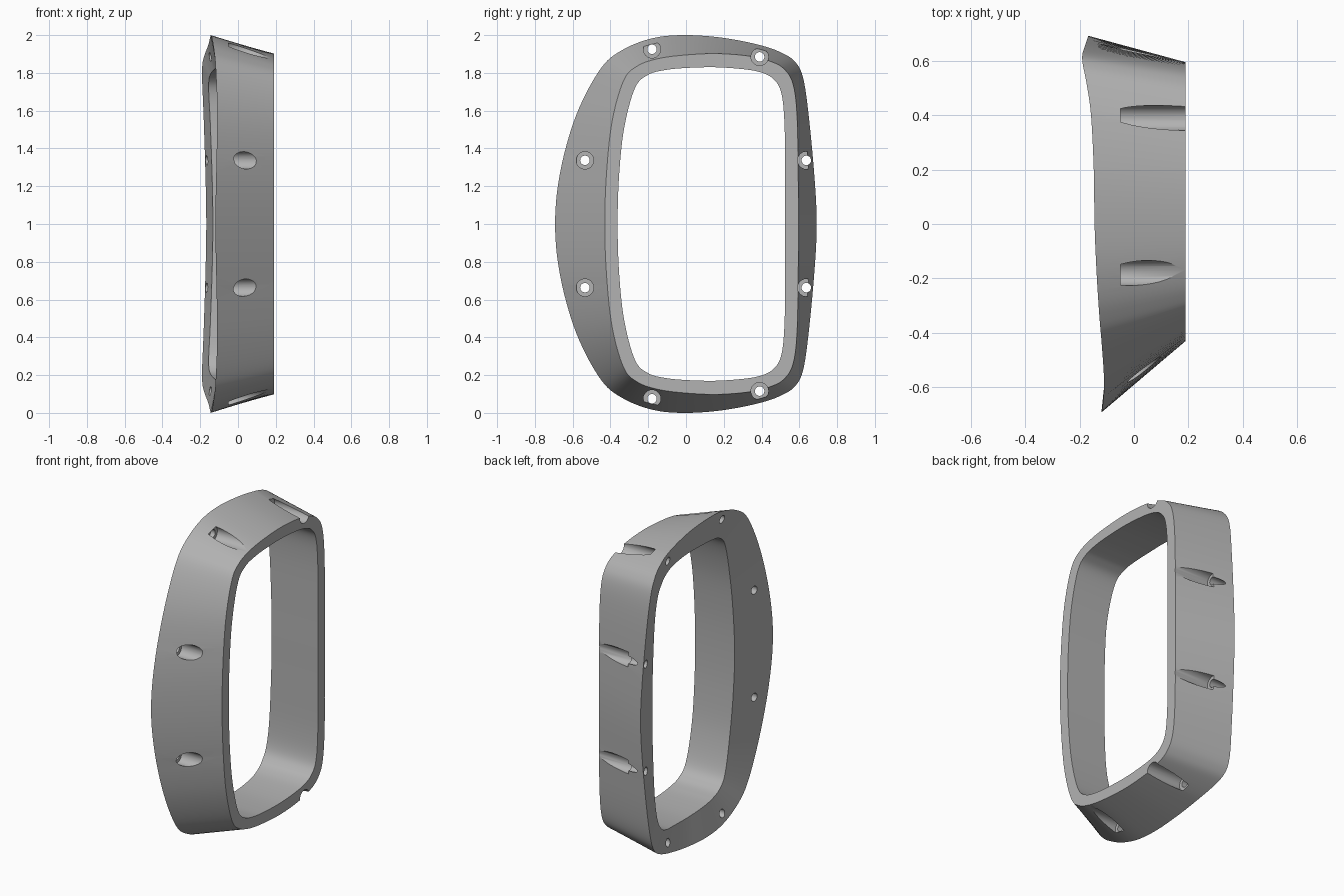
import bpy, bmesh, math
from mathutils import Vector

cube = bpy.data.objects.get("Cube")
if cube:
    bpy.data.objects.remove(cube, do_unlink=True)

FRONT_X = 0.19      # plane of the flat rim
HOLLOW = 0.035      # how far the rear face dips toward the opening
STEPS = 7           # curve samples between control points

# Upper half of each outline, from the front edge to the back edge
rear_outline = [(-.12, -.693, 1), (-.115, -.665, 1.28), (-.11, -.58, 1.58),
                (-.118, -.45, 1.825), (-.128, -.33, 1.925), (-.138, -.17, 1.985),
                (-.145, 0, 2), (-.148, .2, 1.985), (-.158, .4, 1.945),
                (-.175, .52, 1.9), (-.188, .585, 1.85), (-.19, .622, 1.765),
                (-.182, .65, 1.57), (-.172, .68, 1.25), (-.168, .692, 1)]
rim_outline = [(-.43, 1), (-.42, 1.28), (-.39, 1.55), (-.33, 1.76),
               (-.26, 1.835), (-.15, 1.875), (0, 1.895), (.17, 1.902),
               (.34, 1.888), (.45, 1.86), (.52, 1.82), (.567, 1.74),
               (.588, 1.57), (.594, 1.25), (.595, 1)]
hole_outline = [(-.362, 1), (-.354, 1.26), (-.327, 1.51), (-.27, 1.72),
                (-.2, 1.79), (-.11, 1.815), (0, 1.826), (.15, 1.83),
                (.3, 1.82), (.395, 1.803), (.46, 1.77), (.503, 1.7),
                (.521, 1.54), (.525, 1.25), (.525, 1)]


def closed_curve(half):
    """Mirror a half outline about mid height and smooth it into a loop."""
    pts = [Vector(p) for p in half]
    pts += [Vector((p.x, p.y, 2 - p.z)) for p in reversed(pts[1:-1])]
    n, loop = len(pts), []
    for i in range(n):
        a, b, c, d = (pts[(i + k) % n] for k in (-1, 0, 1, 2))
        for s in range(STEPS):
            t = s / STEPS
            loop.append(.5 * (2 * b + (c - a) * t
                              + (2 * a - 5 * b + 4 * c - d) * t * t
                              + (3 * b - a - 3 * c + d) * t ** 3))
    return loop


def make_object(name, bm):
    bmesh.ops.recalc_face_normals(bm, faces=bm.faces)
    mesh = bpy.data.meshes.new(name)
    bm.to_mesh(mesh)
    bm.free()
    obj = bpy.data.objects.new(name, mesh)
    bpy.context.collection.objects.link(obj)
    return obj


def bridge(bm, a, b):
    for i in range(len(a)):
        j = (i + 1) % len(a)
        bm.faces.new((a[i], a[j], b[j], b[i]))


# Frame body: four loops joined into a closed ring
rear_outer = closed_curve(rear_outline)
rim_outer = closed_curve([(FRONT_X, y, z) for y, z in rim_outline])
rim_inner = closed_curve([(FRONT_X, y, z) for y, z in hole_outline])
rear_inner = [Vector((o.x + HOLLOW, p.y, p.z)) for o, p in zip(rear_outer, rim_inner)]
bm = bmesh.new()
loops = [[bm.verts.new(p) for p in loop]
         for loop in (rear_outer, rim_outer, rim_inner, rear_inner)]
for k in range(4):
    bridge(bm, loops[k], loops[(k + 1) % 4])
frame = make_object("frame", bm)

# Stepped cutters: narrow screw hole behind, wide counterbore in front
bm = bmesh.new()
profile = [(-.4, .025), (-.05, .025), (-.05, .046), (.4, .046)]
SIDES = 32
for y, z in [(-.18, 1.925), (.39, 1.885), (-.535, 1.337), (.637, 1.337)]:
    for cz in (z, 2 - z):
        rings = []
        for x, r in profile:
            angles = [math.tau * i / SIDES for i in range(SIDES)]
            rings.append([bm.verts.new((x, y + r * math.cos(a), cz + r * math.sin(a)))
                          for a in angles])
        for a, b in zip(rings, rings[1:]):
            bridge(bm, a, b)
        bm.faces.new(rings[0])
        bm.faces.new(rings[-1])
cutter = make_object("screw_hole_cutter", bm)
cutter.hide_render = True

# Cut the screw holes and shade
bpy.context.view_layer.objects.active = frame
frame.select_set(True)
cut = frame.modifiers.new("screw_holes", 'BOOLEAN')
cut.operation = 'DIFFERENCE'
cut.solver = 'EXACT'
cut.object = cutter
bpy.ops.object.modifier_apply(modifier=cut.name)
bpy.data.objects.remove(cutter, do_unlink=True)

grey = bpy.data.materials.new("plain_grey")
grey.use_nodes = True
colour = (.45, .45, .45, 1)
grey.diffuse_color = colour
grey.node_tree.nodes["Principled BSDF"].inputs["Base Color"].default_value = colour
frame.data.materials.clear()
frame.data.materials.append(grey)
bpy.ops.object.shade_smooth_by_angle(angle=math.radians(30))
